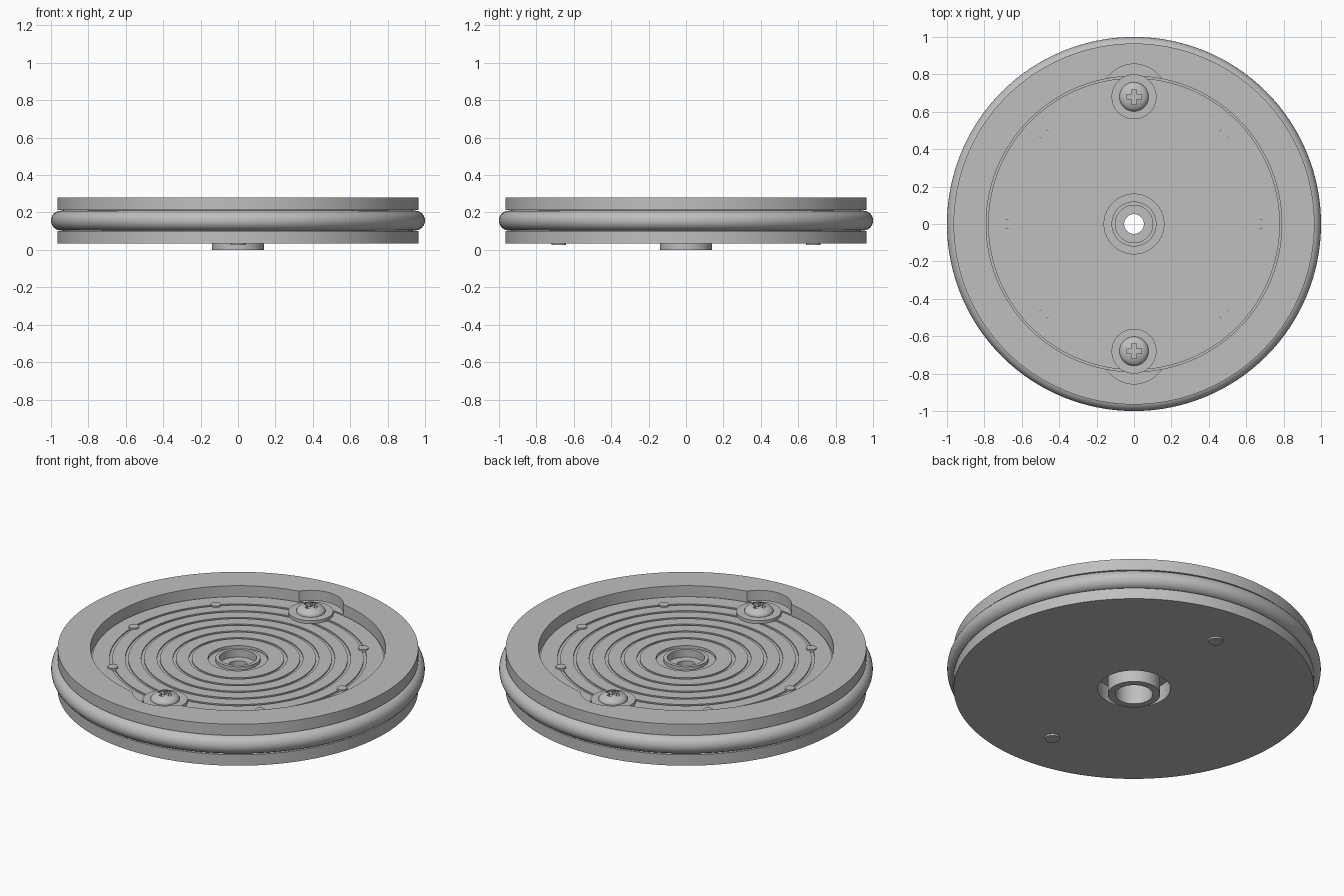
import bpy, bmesh, math
from mathutils import Vector, Matrix

if "Cube" in bpy.data.objects:
    bpy.data.objects.remove(bpy.data.objects["Cube"])

grey = bpy.data.materials.new("plain grey")
grey.use_nodes = True
colour = (0.52, 0.52, 0.52, 1)
grey.diffuse_color = colour
grey.node_tree.nodes["Principled BSDF"].inputs["Base Color"].default_value = colour


def finish(bm, name, location=(0, 0, 0)):
    bmesh.ops.remove_doubles(bm, verts=bm.verts, dist=1e-5)
    bmesh.ops.recalc_face_normals(bm, faces=bm.faces)
    mesh = bpy.data.meshes.new(name)
    bm.to_mesh(mesh)
    bm.free()
    mesh.materials.append(grey)
    obj = bpy.data.objects.new(name, mesh)
    obj.location = location
    bpy.context.collection.objects.link(obj)
    return obj


def lathe(name, profile, location=(0, 0, 0), steps=128, closed=True):
    """Spin an (r, z) profile around the z axis."""
    bm = bmesh.new()
    verts = [bm.verts.new((r, 0, z)) for r, z in profile]
    pairs = list(zip(verts, verts[1:]))
    if closed:
        pairs.append((verts[-1], verts[0]))
    edges = [bm.edges.new(p) for p in pairs]
    bmesh.ops.spin(bm, geom=verts + edges, cent=(0, 0, 0), axis=(0, 0, 1),
                   angle=math.tau, steps=steps, use_merge=True)
    return finish(bm, name, location)


def box(name, size, location):
    bm = bmesh.new()
    bmesh.ops.create_cube(bm, size=1, matrix=Matrix.Diagonal((*size, 1)))
    return finish(bm, name, location)


def cut(target, cutter):
    mod = target.modifiers.new("cut", "BOOLEAN")
    mod.operation = "DIFFERENCE"
    mod.solver = "EXACT"
    mod.object = cutter
    cutter.hide_render = True
    cutter.hide_viewport = True


def smooth(obj, degrees=30):
    bpy.ops.object.select_all(action="DESELECT")
    obj.select_set(True)
    bpy.context.view_layer.objects.active = obj
    bpy.ops.object.shade_smooth_by_angle(angle=math.radians(degrees))


FLOOR, TOP, BOTTOM = 0.22, 0.28, 0.035
SCREW_R = 0.68

# Disc: outer wall with belt groove, rim, recessed floor with ring grooves
profile = [(0.195, BOTTOM), (0.965, BOTTOM), (0.965, 0.1), (0.935, 0.1),
           (0.935, 0.213), (0.965, 0.213), (0.965, TOP), (0.79, TOP),
           (0.79, 0.205), (0.78, 0.205), (0.78, FLOOR)]
for i in range(6):
    r = SCREW_R - 0.085 * i
    outer, inner, low = r + 0.008, r - 0.008, FLOOR - 0.007
    profile += [(outer, FLOOR), (outer, low), (inner, low), (inner, FLOOR)]
profile += [(0.16, FLOOR), (0.16, 0.205), (0.12, 0.205), (0.12, 0.13), (0.195, 0.13)]
disc = lathe("disc", profile)

# Rubber ring seated in the outer groove
tyre = [(0.947 + 0.053 * math.cos(a), 0.157 + 0.053 * math.sin(a))
        for a in (math.tau * k / 24 for k in range(24))]
smooth(lathe("outer_ring", tyre))

# Hollow hub with an inner lip around the axle hole
hub = [(0.14, 0), (0.14, 0.13), (0.12, 0.13), (0.12, 0.225), (0.1, 0.225),
       (0.1, 0.18), (0.053, 0.18), (0.053, 0.15), (0.1, 0.15), (0.1, 0)]
smooth(lathe("hub_bushing", hub, steps=64))

# Small studs on the floor
for k in (0, 1, 3, 4, 5, 7):
    a = math.tau * k / 8
    spot = (SCREW_R * math.cos(a), SCREW_R * math.sin(a), 0)
    smooth(lathe("floor_stud", [(0, 0.205), (0.028, 0.205), (0.028, 0.228), (0, 0.228)],
                 spot, 24, False))

# Two screws with washers, shank ends and rim notches
for side, label in ((1, "back"), (-1, "front")):
    spot = (0, side * SCREW_R, 0)
    notch = lathe(label + "_notch_cutter", [(0, 0.2205), (0.175, 0.2205), (0.175, 0.4), (0, 0.4)],
                  spot, 64, False)
    cut(disc, notch)
    washer = [(0.07, FLOOR), (0.12, FLOOR), (0.12, 0.238), (0.07, 0.238)]
    smooth(lathe(label + "_washer", washer, spot, 64))
    dome = [(0, 0.23), (0.078, 0.23), (0.078, 0.24)]
    dome += [(0.078 * math.cos(a), 0.24 + 0.037 * math.sin(a))
             for a in (math.pi / 2 * k / 10 for k in range(1, 10))] + [(0, 0.277)]
    head = lathe(label + "_screw_head", dome, spot, 48, False)
    for n, size in enumerate(((0.08, 0.026, 0.06), (0.026, 0.08, 0.06))):
        cut(head, box(f"{label}_slot_cutter_{n}", size, (0, side * SCREW_R, 0.285)))
    smooth(head)
    shank = [(0, 0.025), (0.04, 0.025), (0.04, 0.05), (0, 0.05)]
    smooth(lathe(label + "_screw_end", shank, spot, 32, False))

smooth(disc)
